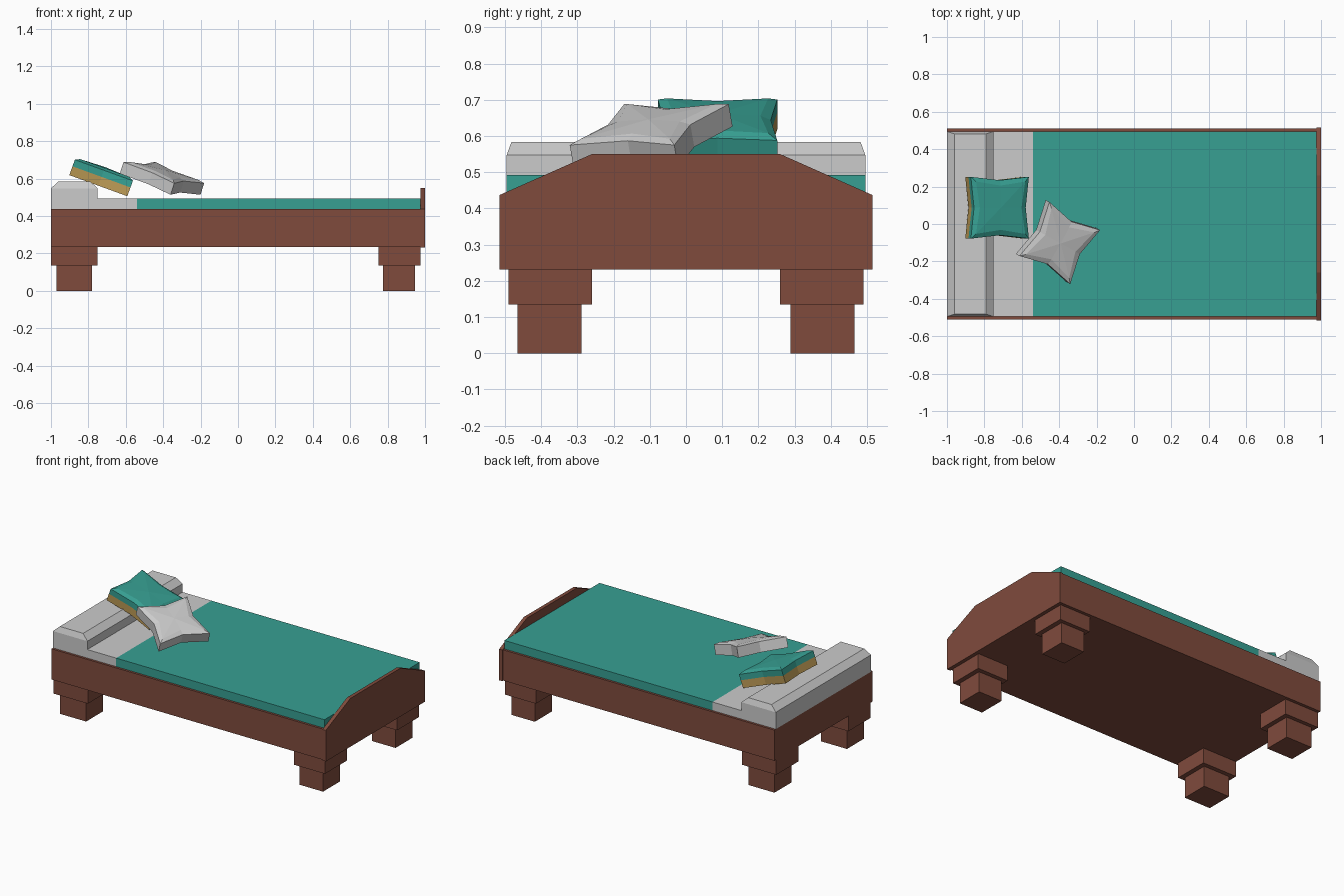
import bpy, bmesh, math
from mathutils import Matrix, Vector

if "Cube" in bpy.data.objects:
    bpy.data.objects.remove(bpy.data.objects["Cube"])


def material(name, rgb):
    m = bpy.data.materials.new(name)
    m.diffuse_color = (*rgb, 1)
    m.use_nodes = True
    m.node_tree.nodes["Principled BSDF"].inputs["Base Color"].default_value = m.diffuse_color
    return m


WOOD = material("brown wood", (0.215, 0.07, 0.046))
TEAL = material("teal cloth", (0.038, 0.35, 0.29))
GREY = material("pale grey cloth", (0.6, 0.6, 0.6))
GOLD = material("gold cloth", (0.50, 0.32, 0.09))


def finish(name, bm, *mats):
    bmesh.ops.recalc_face_normals(bm, faces=bm.faces[:])
    me = bpy.data.meshes.new(name)
    bm.to_mesh(me)
    bm.free()
    ob = bpy.data.objects.new(name, me)
    for m in mats:
        me.materials.append(m)
    bpy.context.collection.objects.link(ob)
    return ob


def loft(rings):
    """Join equal-length rings of points and cap both ends."""
    bm = bmesh.new()
    rows = [[bm.verts.new(p) for p in r] for r in rings]
    n = len(rows[0])
    for a, b in zip(rows, rows[1:]):
        for i in range(n):
            j = (i + 1) % n
            bm.faces.new((a[i], a[j], b[j], b[i]))
    bm.faces.new(rows[0])
    bm.faces.new(rows[-1])
    return bm


def rect(x0, x1, y0, y1, z):
    return [(x0, y0, z), (x1, y0, z), (x1, y1, z), (x0, y1, z)]


def box(name, x, y, z, mat):
    return finish(name, loft([rect(*x, *y, z[0]), rect(*x, *y, z[1])]), mat)


# Frame and shaped footboard
box("bed_frame", (-1, 0.976), (-0.51, 0.51), (0.235, 0.437), WOOD)
profile = [(-0.515, 0.232), (0.515, 0.232), (0.515, 0.437),
           (0.26, 0.55), (-0.26, 0.55), (-0.515, 0.437)]
finish("footboard", loft([[(x, y, z) for y, z in profile] for x in (0.976, 1.0)]), WOOD)

# Stepped legs, one per corner
for end, upper, lower in (("head", (-1, -0.75), (-0.97, -0.78)),
                          ("foot", (0.75, 0.976), (0.775, 0.945))):
    for side, s in (("front", -1), ("back", 1)):
        box(f"{end}_{side}_leg_block", upper, sorted((s * 0.26, s * 0.49)), (0.135, 0.235), WOOD)
        box(f"{end}_{side}_leg_foot", lower, sorted((s * 0.288, s * 0.465)), (0, 0.135), WOOD)

# Mattress end and blanket
box("mattress", (-1, -0.54), (-0.495, 0.495), (0.437, 0.493), GREY)
box("blanket", (-0.54, 0.976), (-0.495, 0.495), (0.437, 0.493), TEAL)

# Bolster with chamfered top
finish("bolster", loft([rect(-1, -0.75, -0.495, 0.495, 0.493),
                        rect(-1, -0.75, -0.495, 0.495, 0.548),
                        rect(-0.96, -0.79, -0.482, 0.482, 0.584)]), GREY)


# Cushions: square with pinched sides, tilted down towards the foot
def cushion(name, centre, yaw, tilt, pinch, thick, *mats):
    def ring(half, z, p):
        return [Vector(q).to_3d() + Vector((0, 0, z)) for q in (
            (-half, -half), (0, -half + p), (half, -half), (half - p, 0),
            (half, half), (0, half - p), (-half, half), (-half + p, 0))]
    t = thick / 2
    bm = loft([ring(0.165, -t, pinch), ring(0.165, 0, pinch),
               ring(0.165, t * 0.75, pinch), ring(0.14, t, pinch * 1.2)])
    bmesh.ops.recalc_face_normals(bm, faces=bm.faces[:])
    # Lower half takes the second colour, apart from the side facing the foot
    if len(mats) > 1:
        for f in bm.faces:
            if f.calc_center_median().z < -0.001 and f.normal.x < 0.7:
                f.material_index = 1
    # Puffed top: raise the centre of the top face
    top = max(bm.faces, key=lambda f: f.calc_center_median().z)
    poke = bmesh.ops.poke(bm, faces=[top])
    poke["verts"][0].co.z += 0.006
    bm.transform(Matrix.Translation(centre) @ Matrix.Rotation(math.radians(yaw), 4, "Z")
                 @ Matrix.Rotation(math.radians(tilt), 4, "Y"))
    finish(name, bm, *mats)


cushion("teal_cushion", (-0.73, 0.087, 0.609), 0, 20, 0.018, 0.1, TEAL, GOLD)
cushion("grey_cushion", (-0.405, -0.097, 0.605), -29, 20, 0.035, 0.075, GREY)
